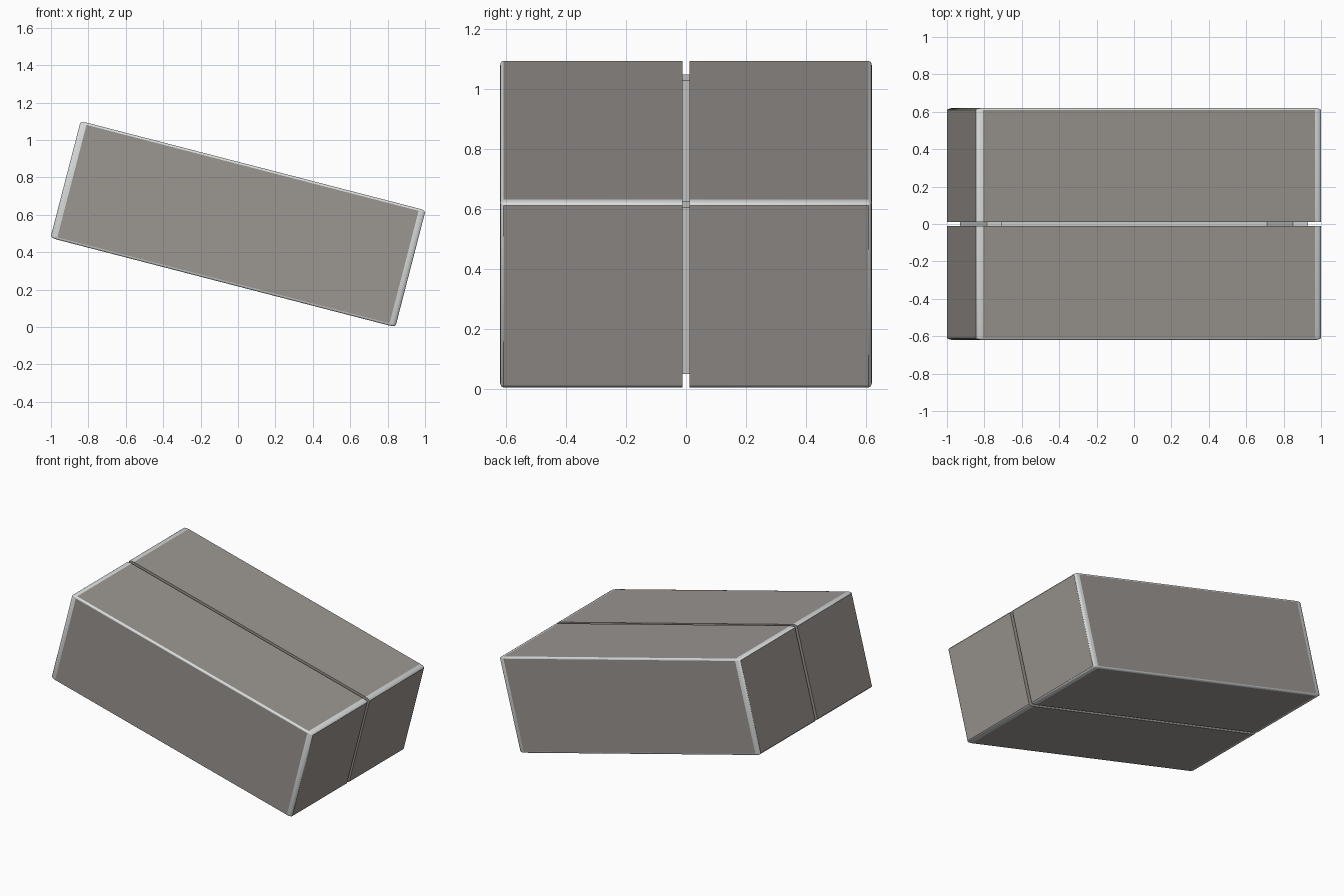
import bpy, bmesh, math
from mathutils import Matrix, Vector

if "Cube" in bpy.data.objects:
    bpy.data.objects.remove(bpy.data.objects["Cube"])

TILT = math.radians(14.5)
W, H = 1.905, 0.645          # case length and height before tilting
GAP, OUT = 0.012, 0.62       # seam half width, outer half depth
POSE = Matrix.Translation((0, 0, 0.55)) @ Matrix.Rotation(TILT, 4, 'Y')


def material(name, col):
    m = bpy.data.materials.new(name)
    m.diffuse_color = (*col, 1)
    m.use_nodes = True
    m.node_tree.nodes["Principled BSDF"].inputs["Base Color"].default_value = m.diffuse_color
    return m


shell_mat = material("warm_grey", (0.33, 0.305, 0.285))
trim_mat = material("silver_trim", (0.69, 0.71, 0.71))


def finish(bm, name, mats):
    bm.transform(POSE)
    bmesh.ops.recalc_face_normals(bm, faces=bm.faces[:])
    me = bpy.data.meshes.new(name)
    bm.to_mesh(me)
    bm.free()
    for m in mats:
        me.materials.append(m)
    ob = bpy.data.objects.new(name, me)
    bpy.context.collection.objects.link(ob)
    return ob


def case_half(name, side):
    # unit cube with rounded silver edges everywhere except at the seam
    bm = bmesh.new()
    bmesh.ops.create_cube(bm, size=1)
    edges = [e for e in bm.edges if any(v.co.y * side > 0 for v in e.verts)]
    bmesh.ops.bevel(bm, geom=edges, offset=0.0185, segments=3, profile=0.5,
                    affect='EDGES', material=1, clamp_overlap=True)
    size = (W, OUT - GAP, H)
    bm.transform(Matrix.Translation((0, side * (OUT + GAP) / 2, 0))
                 @ Matrix.Diagonal((*size, 1)))
    for f in bm.faces:
        f.smooth = f.material_index == 1
    for e in bm.edges:
        if len({f.material_index for f in e.link_faces}) > 1:
            e.smooth = False
    finish(bm, name, [shell_mat, trim_mat])


def seam_bar(name, centre, size):
    bm = bmesh.new()
    bmesh.ops.create_cube(bm, size=1)
    bm.transform(Matrix.Translation(Vector(centre)) @ Matrix.Diagonal((*size, 1)))
    finish(bm, name, [trim_mat])


case_half("front_half", -1)
case_half("back_half", 1)

# recessed rim joining the halves: two end bars and a floor strip
for name, s in (("left_seam_bar", -1), ("right_seam_bar", 1)):
    seam_bar(name, (s * 0.845, 0, 0), (0.083, 2 * GAP, 0.574))
seam_bar("seam_floor", (0, 0, -0.277), (1.607, 2 * GAP, 0.02))
